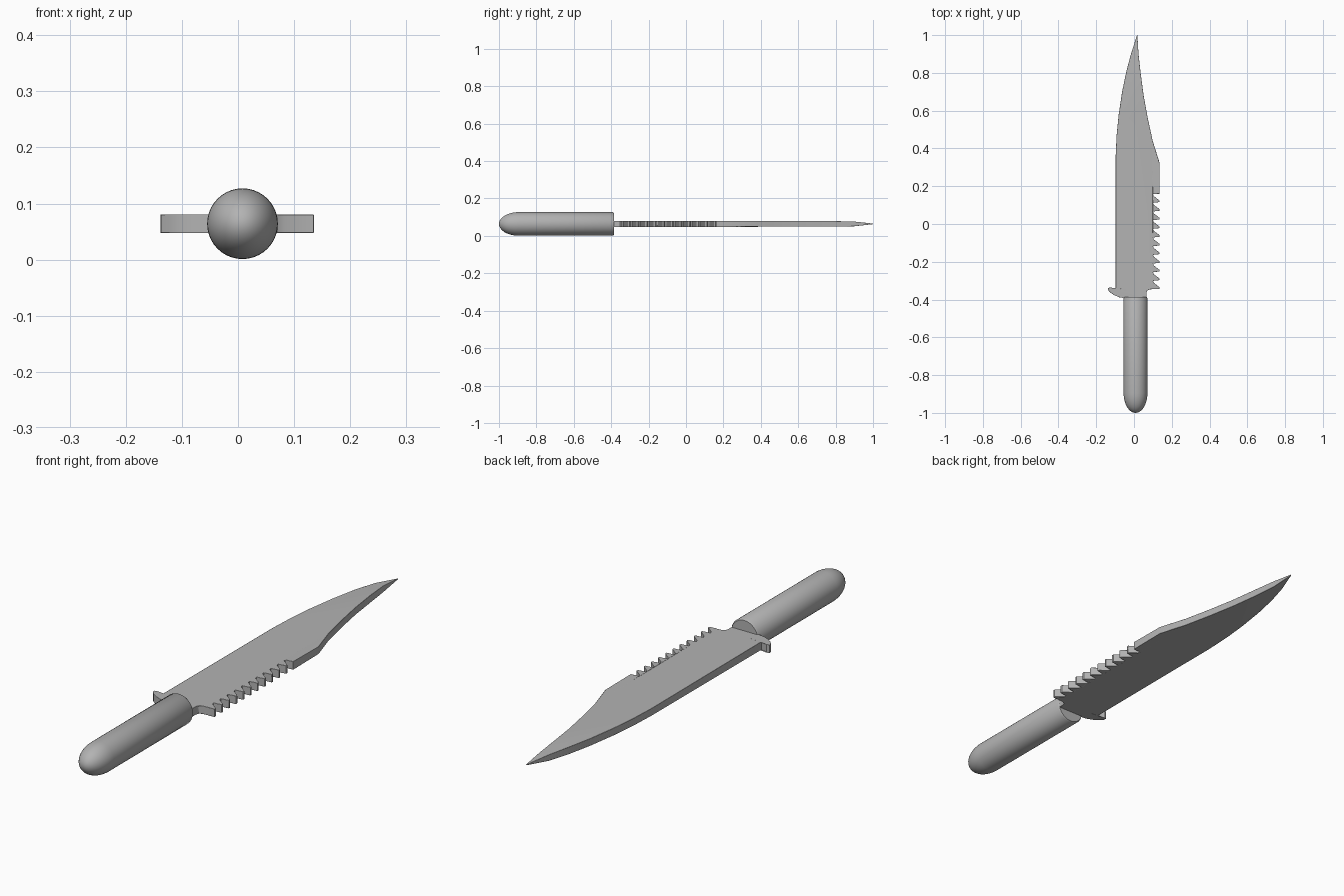
import bpy, bmesh, math

if "Cube" in bpy.data.objects:
    bpy.data.objects.remove(bpy.data.objects["Cube"], do_unlink=True)

MID_Z = 0.064      # height of the centre plane
HALF = 0.0165      # half thickness of the blade

grey = bpy.data.materials.new("plain grey")
grey.use_nodes = True
colour = (0.45, 0.45, 0.45, 1.0)
grey.diffuse_color = colour
grey.node_tree.nodes["Principled BSDF"].inputs["Base Color"].default_value = colour


def finish(bm, name, angle):
    """Turn a bmesh into a shaded object."""
    bmesh.ops.recalc_face_normals(bm, faces=bm.faces)
    mesh = bpy.data.meshes.new(name)
    bm.to_mesh(mesh)
    bm.free()
    mesh.materials.append(grey)
    obj = bpy.data.objects.new(name, mesh)
    bpy.context.collection.objects.link(obj)
    bpy.ops.object.select_all(action='DESELECT')
    obj.select_set(True)
    bpy.context.view_layer.objects.active = obj
    bpy.ops.object.shade_smooth_by_angle(angle=math.radians(angle))
    return obj


def plate(name, outline, thickness):
    """Flat plate from an outline; thickness(y) gives the half thickness."""
    bm = bmesh.new()
    rings = [[bm.verts.new((x, y, MID_Z + s * thickness(y))) for x, y in outline]
             for s in (-1, 1)]
    n = len(outline)
    for i in range(n):
        j = (i + 1) % n
        bm.faces.new((rings[0][i], rings[0][j], rings[1][j], rings[1][i]))
    caps = [bm.faces.new(r) for r in rings]
    bmesh.ops.triangulate(bm, faces=caps, ngon_method='EAR_CLIP')
    obj = finish(bm, name, 30)
    bevel = obj.modifiers.new("soft edges", 'BEVEL')
    bevel.width = 0.003
    bevel.segments = 2
    bevel.limit_method = 'ANGLE'
    bevel.angle_limit = math.radians(40)
    return obj


# Blade: swept cutting edge, clipped back and saw teeth
def blade_half(y):
    return HALF if y < 0.3 else HALF * (0.9 if y < 0.88 else max(0.1, (1.0 - y) / 0.13))


edge = [(-0.06, -0.39), (-0.097, -0.35), (-0.097, 0.36), (-0.092, 0.47),
        (-0.081, 0.58), (-0.063, 0.70), (-0.040, 0.81), (-0.016, 0.90), (0.016, 1.0)]
back = [(0.018, 1.0), (0.024, 0.90), (0.035, 0.80), (0.051, 0.68), (0.073, 0.56),
        (0.099, 0.44), (0.135, 0.325), (0.135, 0.16)]

teeth = []
COUNT, TOP, BOTTOM = 11, 0.16, -0.345
pitch = (TOP - BOTTOM) / COUNT
for i in range(COUNT):
    y = TOP - i * pitch
    teeth += [(0.101, y - 0.04 * pitch), (0.104, y - 0.25 * pitch),
              (0.135, y - 0.78 * pitch), (0.135, y - 0.96 * pitch)]
heel = [(0.082, -0.346), (0.070, -0.353), (0.066, -0.366), (0.066, -0.39)]
plate("blade", edge + back + teeth + heel, blade_half)

# Hooked guard on the cutting side
guard = [(-0.09, -0.345), (-0.112, -0.344), (-0.126, -0.336), (-0.138, -0.339),
         (-0.137, -0.350), (-0.124, -0.364), (-0.104, -0.377), (-0.078, -0.388),
         (-0.045, -0.393), (-0.045, -0.345)]
plate("guard_hook", guard, lambda y: HALF)

# Round handle with a domed butt
RADIUS, CENTRE_X, DOME = 0.063, 0.008, 0.105
profile = [(RADIUS * math.sin(a), -1.0 + DOME * (1 - math.cos(a)))
           for a in (math.pi / 2 * k / 10 for k in range(11))]
profile += [(RADIUS, -0.392), (RADIUS - 0.004, -0.386), (0.0, -0.386)]
bm = bmesh.new()
verts = [bm.verts.new((CENTRE_X + r, y, MID_Z)) for r, y in profile]
edges = [bm.edges.new(pair) for pair in zip(verts, verts[1:])]
bmesh.ops.spin(bm, geom=verts + edges, cent=(CENTRE_X, 0, MID_Z), axis=(0, 1, 0),
               angle=2 * math.pi, steps=40)
bmesh.ops.remove_doubles(bm, verts=bm.verts, dist=0.0003)
finish(bm, "handle", 35)
